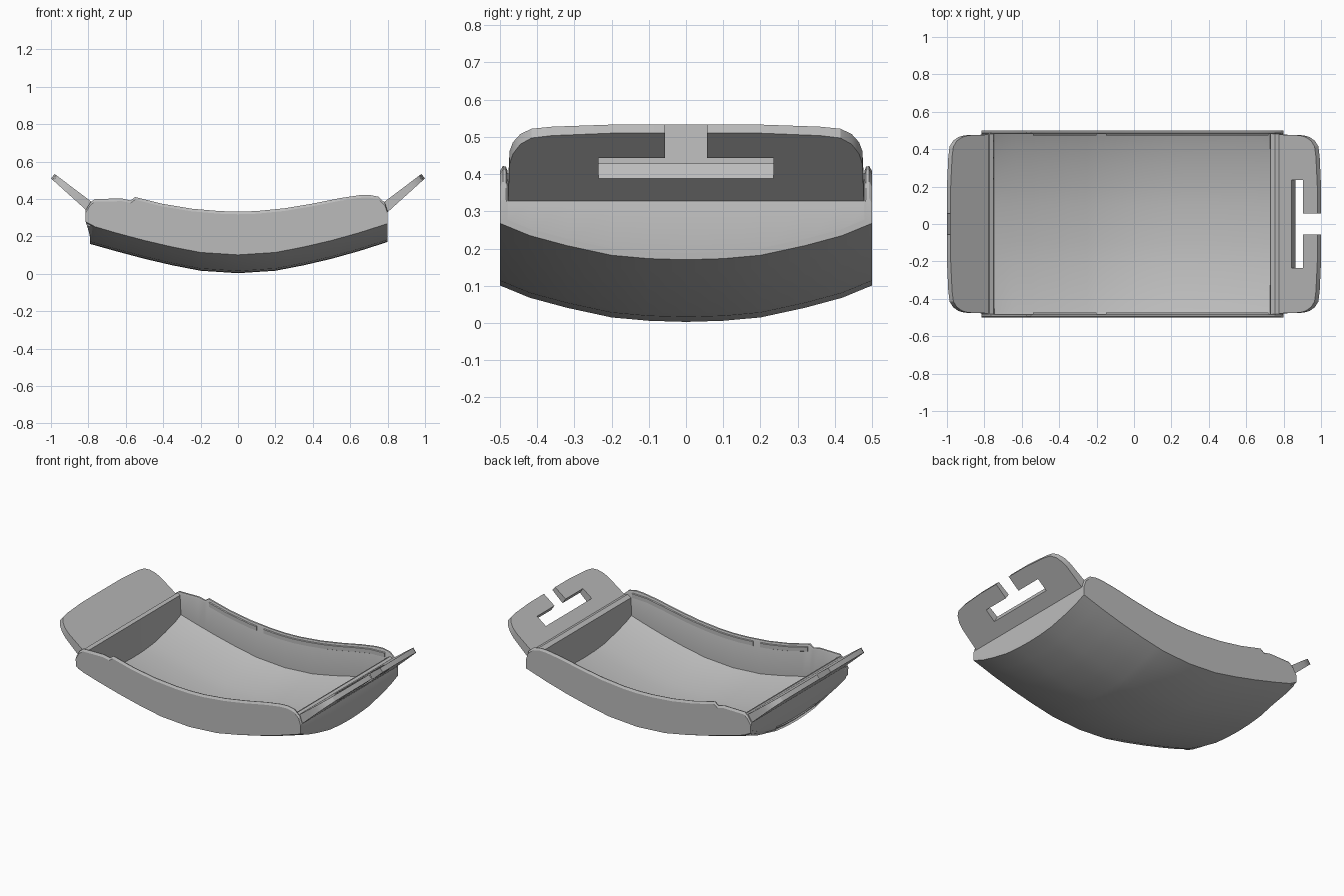
import bpy, bmesh, math

if "Cube" in bpy.data.objects:
    bpy.data.objects.remove(bpy.data.objects["Cube"])

grey = bpy.data.materials.new("plain grey")
grey.diffuse_color = (0.5, 0.5, 0.5, 1)
grey.use_nodes = True
grey.node_tree.nodes["Principled BSDF"].inputs["Base Color"].default_value = grey.diffuse_color


def finish(name, bm, angle=25):
    bmesh.ops.recalc_face_normals(bm, faces=bm.faces)
    me = bpy.data.meshes.new(name)
    bm.to_mesh(me)
    bm.free()
    ob = bpy.data.objects.new(name, me)
    bpy.context.collection.objects.link(ob)
    me.materials.append(grey)
    bpy.ops.object.select_all(action='DESELECT')
    ob.select_set(True)
    bpy.context.view_layer.objects.active = ob
    bpy.ops.object.shade_smooth_by_angle(angle=math.radians(angle))
    return ob


def loft(name, rings):
    """Closed skin through equal-length rings, capped at both ends."""
    bm = bmesh.new()
    rows = [[bm.verts.new(p) for p in r] for r in rings]
    n = len(rows[0])
    for a, b in zip(rows, rows[1:]):
        for i in range(n):
            j = (i + 1) % n
            bm.faces.new((a[i], a[j], b[j], b[i]))
    for cap in (rows[0], rows[-1]):
        bmesh.ops.triangulate(bm, faces=[bm.faces.new(cap)])
    return finish(name, bm)


def interp(table, v):
    for (a, fa), (b, fb) in zip(table, table[1:]):
        if v <= b:
            return fa + (fb - fa) * max(0, (v - a) / (b - a))
    return table[-1][1]


# Height curves: keel along the length, rise of the floor towards the sides, rim
KEEL = [(-.815, .165), (-.775, .155), (-.65, .12), (-.5, .08), (-.35, .045), (-.2, .016),
        (0, .003), (.2, .016), (.35, .045), (.5, .08), (.65, .122), (.8, .17)]
RISE = [(0, 0), (.1, .003), (.2, .012), (.32, .038), (.42, .065), (.5, .098)]
RIM = [(-.815, .34), (-.79, .38), (-.765, .4), (-.62, .402), (-.575, .392), (-.55, .41),
       (-.4, .373), (-.25, .348), (-.1, .335), (0, .332), (.1, .335), (.25, .35), (.4, .375),
       (.55, .405), (.65, .42), (.7, .422), (.75, .412), (.785, .38), (.8, .335)]


def floor_z(x, y):
    end = max(0, (abs(x) - .76) / .05) if x < 0 else 0
    return interp(KEEL, x) + interp(RISE, abs(y)) * (1 + .15 * min(1, end))


def left_x(z):
    return max(-.815, -.775 - .32 * (z - .155))


# Curved tray: floor and both side walls in one skin
def section(x):
    top, ys = interp(RIM, x), [.48, .42, .32, .2, .1, 0]
    half = [(.48, top - .012), (.484, top - .002), (.492, top), (.5, top - .014)]
    outer = [(y, floor_z(x, y)) for y in [.5] + ys[1:]]
    inner = [(y, floor_z(x, y) + .018) for y in ys]
    right = half + outer
    left = [(-y, z) for y, z in reversed(right[:-1])]
    back = [(-y, z) for y, z in inner] + [(y, z) for y, z in reversed(inner[:-1])]
    ring = right + left + back
    return [(left_x(z) if x < -.8 else x, y, z) for y, z in ring]


xs = sorted({round(x, 3) for x, _ in KEEL + RIM})
loft("tray", [section(x) for x in xs])

# End walls, following the floor from side to side
ys = [-.485, -.42, -.32, -.2, -.1, 0, .1, .2, .32, .42, .485]


def left_wall(y):
    b = floor_z(-.775, y) + .004
    return [(left_x(b), y, b), (-.814, y, .285), (-.81, y, .34), (-.772, y, .39),
            (-.752, y, .38), (-.745, y, floor_z(-.745, y) + .01)]


def right_wall(y):
    return [(.8, y, floor_z(.8, y) + .001), (.8, y, .325), (.775, y, .38), (.755, y, .385),
            (.73, y, .37), (.728, y, floor_z(.728, y) + .01)]


loft("left_end_wall", [left_wall(y) for y in ys])
loft("right_end_wall", [right_wall(y) for y in ys])


# Slanted strap tabs: tapering plates with an open T-shaped slot
def strap_tab(name, side, slot_in, slot_out):
    half = [(1, .057), (slot_out, .057), (slot_out, .235), (slot_in, .235)]
    rim = [(0, .478), (.3, .476), (.55, .474), (.7, .465), (.84, .445),
           (.93, .415), (.965, .36), (1, .2)]
    outline = half + [(u, -y) for u, y in reversed(half)]
    outline += [(u, -y) for u, y in reversed(rim)] + rim
    bm = bmesh.new()
    top = [bm.verts.new((side * (.77 + .21 * u), y, .375 + .158 * u)) for u, y in outline]
    low = [bm.verts.new((side * (.795 + .205 * u), y, .325 + .185 * u)) for u, y in outline]
    n = len(outline)
    for i in range(n):
        j = (i + 1) % n
        bm.faces.new((top[i], top[j], low[j], low[i]))
    bmesh.ops.triangulate(bm, faces=[bm.faces.new(top), bm.faces.new(low)])
    return finish(name, bm)


strap_tab("right_strap_tab", 1, .34, .64)
strap_tab("left_strap_tab", -1, .2, .6)

# Thin ribs inside the side walls
for s in (-1, 1):
    for k, (a, b) in enumerate(((-.54, -.2), (-.15, .72))):
        rings = []
        for i in range(9):
            x = a + (b - a) * i / 8
            t = interp(RIM, x) - .014
            rings.append([(x, s * y, z) for y, z in
                          ((.482, t), (.474, t - .004), (.474, t - .03), (.482, t - .034))])
        loft(f"side_rib_{'front' if s < 0 else 'back'}_{k}", rings)
